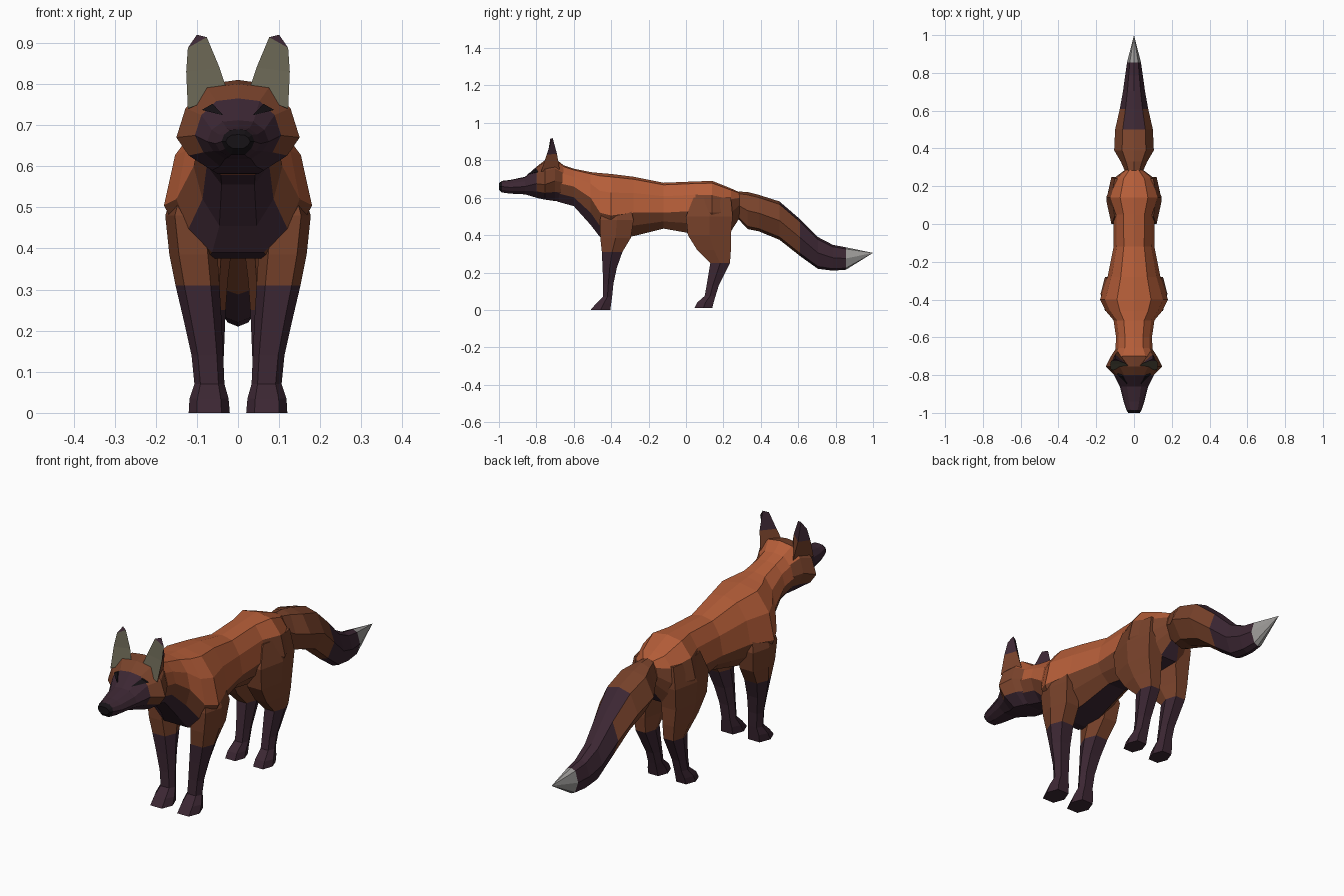
import bpy, bmesh
from mathutils import Vector

if "Cube" in bpy.data.objects:
    bpy.data.objects.remove(bpy.data.objects["Cube"])

COLORS = {
    "orange": (0.46, 0.11, 0.04), "brown": (0.19, 0.055, 0.024),
    "dark": (0.045, 0.02, 0.033), "ear_grey": (0.13, 0.12, 0.08),
    "tip_grey": (0.34, 0.33, 0.32), "black": (0.008, 0.006, 0.008),
}
NAMES = list(COLORS)
MATS = []
for key, rgb in COLORS.items():
    m = bpy.data.materials.new(key)
    m.diffuse_color = (*rgb, 1)
    m.use_nodes = True
    m.node_tree.nodes["Principled BSDF"].inputs["Base Color"].default_value = m.diffuse_color
    MATS.append(m)


def loft(name, rings, paint, mirror=False):
    """Skin closed rings; paint(ring, side, centre) names each face colour."""
    bm = bmesh.new()
    vr = [[bm.verts.new(p) for p in r] for r in rings]
    n = len(vr[0])
    made = []
    for i in range(len(vr) - 1):
        for j in range(n):
            k = (j + 1) % n
            f = bm.faces.new((vr[i][j], vr[i][k], vr[i + 1][k], vr[i + 1][j]))
            made.append((f, i, j))
    made += [(bm.faces.new(vr[0]), 0, -1), (bm.faces.new(vr[-1]), len(vr), -1)]
    for f, i, j in made:
        f.material_index = NAMES.index(paint(i, j, f.calc_center_median()))
    bmesh.ops.remove_doubles(bm, verts=bm.verts, dist=0.0005)
    bmesh.ops.recalc_face_normals(bm, faces=bm.faces)
    me = bpy.data.meshes.new(name)
    bm.to_mesh(me)
    bm.free()
    for m in MATS:
        me.materials.append(m)
    ob = bpy.data.objects.new(name, me)
    bpy.context.collection.objects.link(ob)
    if mirror:
        ob.modifiers.new("mirror", 'MIRROR')
    return ob


BODY = [(0, 1), (.5, .93), (.85, .55), (1, 0), (.8, -.55), (.42, -1), (0, -1)]
TAIL = [(0, 1), (.6, .85), (1, 0), (.55, -.85), (0, -1)]


def section(half, y, w, top, mid, bot):
    """Symmetric upright ring at y."""
    def pt(u, v):
        return Vector((u * w, y, mid + v * ((top - mid) if v > 0 else (mid - bot))))
    return [pt(u, v) for u, v in half] + [pt(-u, v) for u, v in half[-2:0:-1]]


def strip(j, n=12):
    """Side number counted down from the spine, same on left and right."""
    return min(j, n - 1 - j)


# Torso and neck: y, half width, top, widest height, bottom
torso = [
    (.285, .05, .63, .56, .49), (.24, .11, .65, .52, .42), (.14, .147, .69, .52, .40),
    (.05, .11, .687, .53, .405), (-.12, .108, .68, .52, .435), (-.28, .14, .712, .52, .395),
    (-.40, .18, .727, .505, .375), (-.46, .15, .732, .52, .39), (-.51, .108, .737, .60, .455),
    (-.60, .095, .755, .66, .555), (-.69, .10, .785, .68, .58)]


def paint_torso(i, j, c):
    s = strip(j)
    if s == 5 or (c.y < -.44 and s >= 4):
        return "dark"
    if s >= 3 or (c.y > .04 and s == 2):
        return "brown"
    return "orange"


loft("torso", [section(BODY, *r) for r in torso], paint_torso)

# Head and muzzle
head_rings = [
    (-.65, .09, .77, .68, .58), (-.70, .122, .81, .69, .582), (-.755, .15, .80, .67, .59),
    (-.80, .105, .765, .675, .60), (-.86, .075, .712, .66, .618), (-.94, .055, .695, .655, .622),
    (-.985, .04, .69, .66, .628), (-1.0, .03, .677, .66, .643)]


def paint_head(i, j, c):
    if j < 0 or i >= 6:
        return "black"
    if c.y < -.81 or strip(j) >= 4:
        return "dark"
    return "orange" if c.y > -.70 and strip(j) < 2 else "brown"


head = loft("head", [section(BODY, *r) for r in head_rings], paint_head)

# Eyes: slanted triangles laid on the face
bpy.context.view_layer.update()
for side, label in ((1, "left"), (-1, "right")):
    outline = [(.088, .737), (.062, .752), (.036, .724)]
    pts = []
    for x, z in outline:
        hit = head.ray_cast((side * x, -1.5, z), (0, 1, 0))
        y = hit[1].y if hit[0] else -.80
        pts.append(Vector((side * x, y - .008, z)))
    back = [p + Vector((0, .02, 0)) for p in pts]
    loft(label + "_eye", [pts, back], lambda i, j, c: "black")

# Ears: rings of inner, outer and back corner, rising to the tip
ear = [
    [(.025, -.755, .78), (.122, -.775, .74), (.085, -.675, .75)],
    [(.045, -.738, .84), (.126, -.745, .83), (.10, -.69, .835)],
    [(.076, -.726, .914), (.122, -.726, .888), (.10, -.713, .92)]]
loft("ears", ear, lambda i, j, c: "dark" if j < 0 else
     "ear_grey" if j == 0 else ("brown", "dark")[min(i, 1)], mirror=True)

# Tail: y, half width, top, bottom
tail = [
    (.26, .03, .62, .50), (.285, .05, .633, .48), (.33, .07, .63, .432), (.39, .105, .615, .42),
    (.50, .10, .58, .375), (.61, .075, .485, .288), (.705, .058, .39, .22),
    (.785, .047, .348, .21), (.855, .037, .335, .215), (1.0, .0, .305, .305)]


def paint_tail(i, j, c):
    if c.y > .86:
        return "tip_grey"
    return "dark" if c.y > .57 or (c.y > .5 and strip(j, 8) == 0) else "brown"


loft("tail", [section(TAIL, y, w, t, (t + b) / 2, b) for y, w, t, b in tail], paint_tail)


# Legs: z, inner x, outer x, front y, back y
def leg(name, rows, sock):
    rings = []
    for z, x0, x1, y0, y1 in rows:
        cx, hx, cy, hy = (x0 + x1) / 2, (x1 - x0) / 2, (y0 + y1) / 2, (y1 - y0) / 2
        shape = [(1, 0), (.6, 1), (-.6, 1), (-1, 0), (-.6, -1), (.6, -1)]
        rings.append([Vector((cx + u * hx, cy + v * hy, z)) for u, v in shape])
    loft(name, rings, lambda i, j, c: "dark" if c.z < sock else "brown", mirror=True)


leg("front_legs", [
    (.0, .02, .12, -.51, -.405), (.035, .023, .118, -.48, -.40), (.07, .033, .106, -.445, -.395),
    (.14, .036, .113, -.443, -.388), (.225, .04, .132, -.446, -.37), (.31, .045, .152, -.45, -.34),
    (.385, .05, .167, -.458, -.295), (.48, .06, .177, -.46, -.28), (.56, .07, .15, -.44, -.30)], .32)
leg("hind_legs", [
    (.01, .03, .115, .045, .14), (.04, .032, .112, .06, .148), (.075, .035, .10, .10, .158),
    (.13, .035, .10, .11, .175), (.25, .03, .115, .13, .235), (.32, .025, .127, .06, .24),
    (.40, .015, .14, .01, .24), (.50, .01, .147, .0, .25), (.60, .03, .12, .04, .24)], .25)
